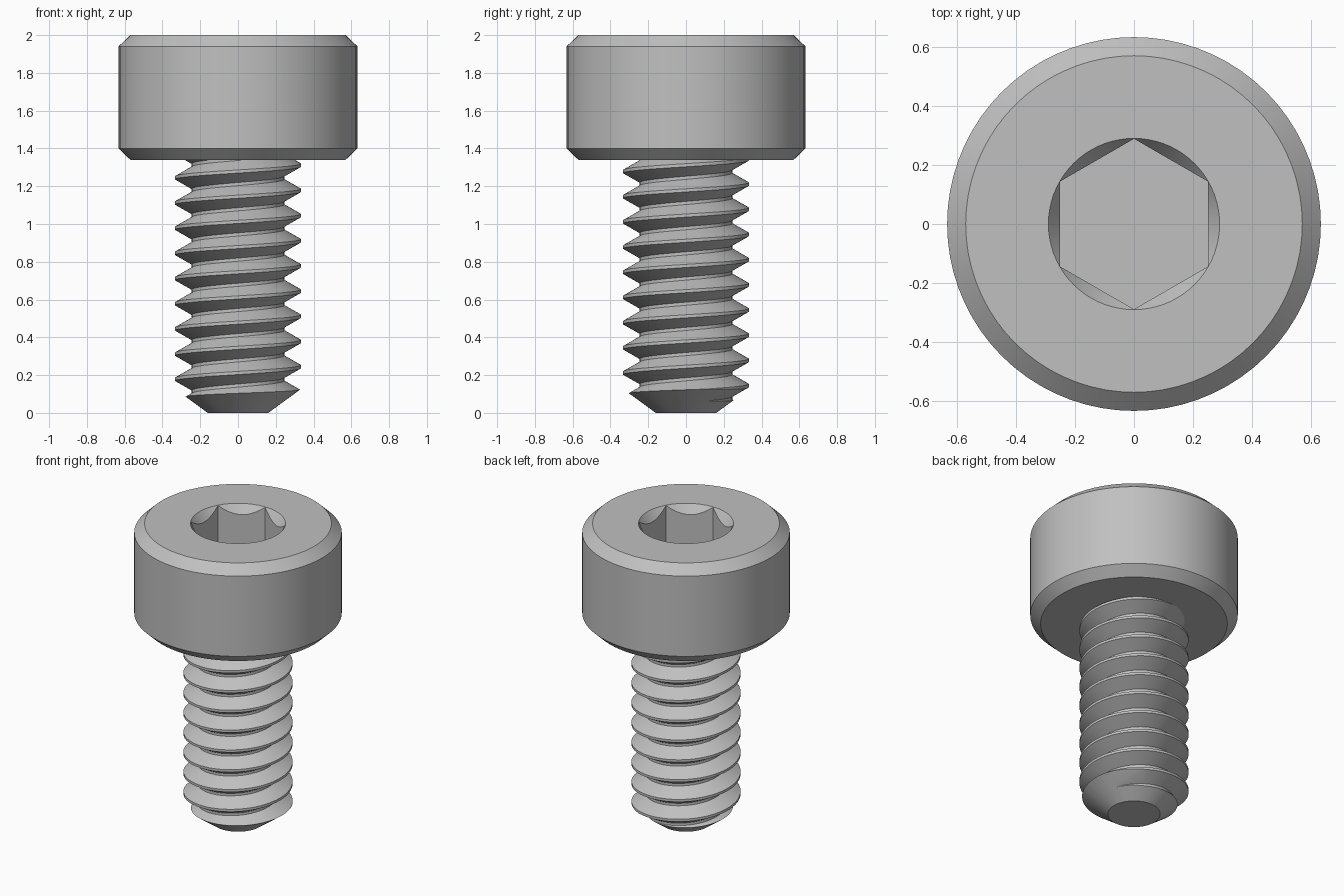
import bpy, bmesh
from math import pi, sin, cos, radians, sqrt

SEG = 72            # sides of every round part
PITCH = 0.4 / 3     # thread rise per turn
CREST, ROOT = 0.333, 0.245

default = bpy.data.objects.get("Cube")
if default:
    bpy.data.objects.remove(default, do_unlink=True)

steel = bpy.data.materials.new("grey_steel")
steel.use_nodes = True
steel.diffuse_color = (0.53, 0.53, 0.53, 1)
steel.node_tree.nodes["Principled BSDF"].inputs["Base Color"].default_value = steel.diffuse_color


def to_object(name, bm):
    bmesh.ops.recalc_face_normals(bm, faces=bm.faces)
    mesh = bpy.data.meshes.new(name)
    bm.to_mesh(mesh)
    bm.free()
    mesh.materials.append(steel)
    ob = bpy.data.objects.new(name, mesh)
    bpy.context.collection.objects.link(ob)
    return ob


def lathe(name, profile, sides=SEG):
    """Closed solid of revolution from (radius, z) pairs; one corner points to +y."""
    bm = bmesh.new()
    rings = [[bm.verts.new((r * sin(2 * pi * i / sides), r * cos(2 * pi * i / sides), z))
              for i in range(sides)] for r, z in profile]
    for a, b in zip(rings, rings[1:]):
        for i in range(sides):
            j = (i + 1) % sides
            bm.faces.new((a[i], a[j], b[j], b[i]))
    bm.faces.new(rings[0])
    bm.faces.new(rings[-1])
    return to_object(name, bm)


def combine(ob, cutter, operation):
    mod = ob.modifiers.new("cut", 'BOOLEAN')
    mod.operation, mod.solver, mod.object = operation, 'EXACT', cutter
    bpy.context.view_layer.objects.active = ob
    bpy.ops.object.modifier_apply(modifier=mod.name)
    bpy.data.objects.remove(cutter, do_unlink=True)


def smooth(ob):
    bpy.ops.object.select_all(action='DESELECT')
    ob.select_set(True)
    bpy.context.view_layer.objects.active = ob
    bpy.ops.object.shade_smooth_by_angle(angle=radians(25))


def helical_rod(name, turns, start):
    """Threaded rod: each column repeats the thread profile, shifted along the helix."""
    flat = PITCH / 16
    profile = [(CREST, -flat), (CREST, flat), (ROOT, PITCH / 2 - flat), (ROOT, PITCH / 2 + flat)]
    bm = bmesh.new()
    columns = []
    for i in range(SEG):
        a = 2 * pi * i / SEG
        columns.append([bm.verts.new((r * cos(a), r * sin(a), start + PITCH * (k + i / SEG) + z))
                        for k in range(turns) for r, z in profile])
    step = len(profile)
    rows = turns * step
    for i in range(SEG - 1):
        a, b = columns[i], columns[i + 1]
        for j in range(rows - 1):
            bm.faces.new((a[j], b[j], b[j + 1], a[j + 1]))
    # the last column meets the first one a full turn higher
    a, b = columns[-1], columns[0]
    for j in range(rows - step - 1):
        bm.faces.new((a[j], b[j + step], b[j + step + 1], a[j + 1]))
    # close both ends with fans to the axis
    low = bm.verts.new((0, 0, start - PITCH))
    high = bm.verts.new((0, 0, start + PITCH * (turns + 1)))
    rim = [e for e in bm.edges if len(e.link_faces) == 1]
    middle = start + PITCH * turns / 2
    for e in rim:
        tip = low if e.verts[0].co.z < middle else high
        bm.faces.new((e.verts[0], e.verts[1], tip))
    return to_object(name, bm)


# Head: chamfered cylinder with a countersunk hexagonal socket
head = lathe("head", [(0.57, 1.34), (0.633, 1.40), (0.633, 1.94), (0.57, 2.0)])
corner = 0.5 / sqrt(3)
combine(head, lathe("socket_cutter", [(corner, 1.667), (corner, 2.2)], 6), 'DIFFERENCE')
combine(head, lathe("countersink_cutter", [(0.22, 1.90), (0.36, 2.10)]), 'DIFFERENCE')
smooth(head)

# Shank: right-hand thread trimmed to a conical tip and tucked into the head
shank = helical_rod("threaded_shank", 16, -0.022 - 3 * PITCH)
combine(shank, lathe("tip_cutter", [(0.16, 0), (0.434, 0.2), (0.434, 1.36)]), 'INTERSECT')
smooth(shank)
